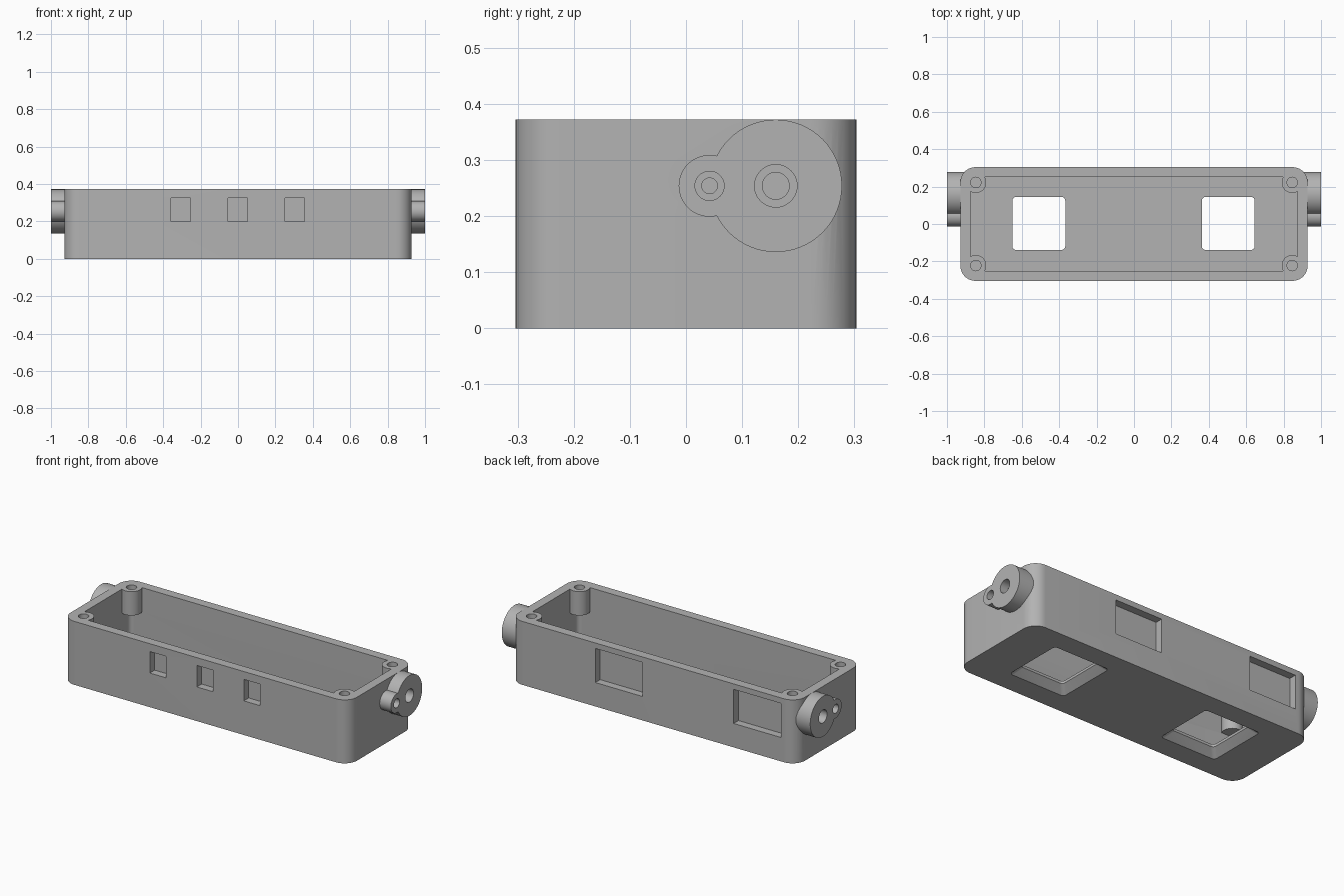
import bpy, bmesh, math
from mathutils import Vector

cube = bpy.data.objects.get("Cube")
if cube:
    bpy.data.objects.remove(cube, do_unlink=True)

grey = bpy.data.materials.new("plain grey")
grey.use_nodes = True
GREY = (0.45, 0.45, 0.45, 1)
grey.diffuse_color = GREY
grey.node_tree.nodes["Principled BSDF"].inputs["Base Color"].default_value = GREY


def rounded(cx, cy, hx, hy, r, z, steps=10):
    """Rounded rectangle outline at height z."""
    pts = []
    for i, (sx, sy) in enumerate([(1, 1), (-1, 1), (-1, -1), (1, -1)]):
        for k in range(steps + 1):
            a = math.pi / 2 * (i + k / steps)
            pts.append(Vector((cx + sx * (hx - r) + r * math.cos(a),
                               cy + sy * (hy - r) + r * math.sin(a), z)))
    return pts


def loft(name, loops):
    """Closed solid through matching outlines."""
    bm = bmesh.new()
    rings = [[bm.verts.new(p) for p in loop] for loop in loops]
    for a, b in zip(rings, rings[1:]):
        for i in range(len(a)):
            j = (i + 1) % len(a)
            bm.faces.new((a[i], a[j], b[j], b[i]))
    bm.faces.new(rings[0][::-1])
    bm.faces.new(rings[-1])
    bmesh.ops.recalc_face_normals(bm, faces=bm.faces)
    mesh = bpy.data.meshes.new(name)
    bm.to_mesh(mesh)
    bm.free()
    mesh.materials.append(grey)
    ob = bpy.data.objects.new(name, mesh)
    bpy.context.collection.objects.link(ob)
    return ob


def box(name, x, y, z):
    return loft(name, [[Vector((x[a], y[b], h)) for a, b in
                        ((0, 0), (1, 0), (1, 1), (0, 1))] for h in z])


def cyl_z(name, x, y, r, z0, z1, n=48):
    return loft(name, [[Vector((x + r * math.cos(t * math.tau / n),
                                y + r * math.sin(t * math.tau / n), z))
                        for t in range(n)] for z in (z0, z1)])


def cyl_x(name, y, z, r, x0, x1, n=64):
    return loft(name, [[Vector((x, y + r * math.cos(t * math.tau / n),
                                z + r * math.sin(t * math.tau / n)))
                        for t in range(n)] for x in (x0, x1)])


def combine(target, tool, operation):
    mod = target.modifiers.new(operation.lower(), "BOOLEAN")
    mod.operation, mod.solver, mod.object = operation, "EXACT", tool
    bpy.context.view_layer.objects.active = target
    bpy.ops.object.modifier_apply(modifier=mod.name)
    bpy.data.objects.remove(tool, do_unlink=True)


TOP, FLOOR = 0.372, 0.055
HX, HY, WALL = 0.928, 0.304, 0.054

# Open tray with rounded corners
body = loft("enclosure", [rounded(0, 0, HX, HY, 0.08, z) for z in (0, TOP)])
combine(body, loft("cavity", [rounded(0, 0, HX - WALL, HY - WALL, 0.026, z)
                              for z in (FLOOR, 0.5)]), "DIFFERENCE")

# Screw bosses hanging in the corners
corners = [(sx * 0.846, sy * 0.222) for sx in (-1, 1) for sy in (-1, 1)]
for x, y in corners:
    combine(body, cyl_z("boss", x, y, 0.056, TOP - 0.14, TOP), "UNION")
for x, y in corners:
    combine(body, cyl_z("boss_hole", x, y, 0.028, TOP - 0.11, 0.5), "DIFFERENCE")

# Shallow pockets in the front wall
for x in (-0.307, -0.002, 0.303):
    combine(body, box("front_pocket", (x - 0.052, x + 0.052), (-0.4, -HY + 0.045),
                      (0.2, 0.326)), "DIFFERENCE")

# Wider pockets in the back wall
for x in (-0.675, 0.222):
    combine(body, box("back_pocket", (x - 0.153, x + 0.153), (HY - 0.045, 0.4),
                      (0.14, 0.34)), "DIFFERENCE")

# Floor windows, flared towards the underside
for x in (-0.509, 0.504):
    outline = [(0.182, -0.001), (0.1415, 0.04), (0.1415, 0.1)]
    combine(body, loft("floor_window", [rounded(x, 0.003, h, h, 0.02, z, 6)
                                        for h, z in outline]), "DIFFERENCE")

# Side lugs: large and small discs with stepped blind holes
LUG_Z = 0.254
for side, s in (("left", 1), ("right", -1)):
    lug = cyl_x(side + "_lug", 0.16, LUG_Z, 0.118, s * 0.885, s)
    combine(lug, cyl_x("small_disc", 0.042, LUG_Z, 0.055, s * 0.885, s), "UNION")
    combine(body, lug, "UNION")
    for y, wide, narrow in ((0.16, 0.038, 0.024), (0.042, 0.026, 0.014)):
        for r, depth in ((wide, 0.95), (narrow, 0.9)):
            combine(body, cyl_x("lug_hole", y, LUG_Z, r, s * depth, s * 1.1, 40),
                    "DIFFERENCE")

bpy.ops.object.select_all(action="DESELECT")
body.select_set(True)
bpy.context.view_layer.objects.active = body
bpy.ops.object.shade_smooth_by_angle(angle=math.radians(30))
